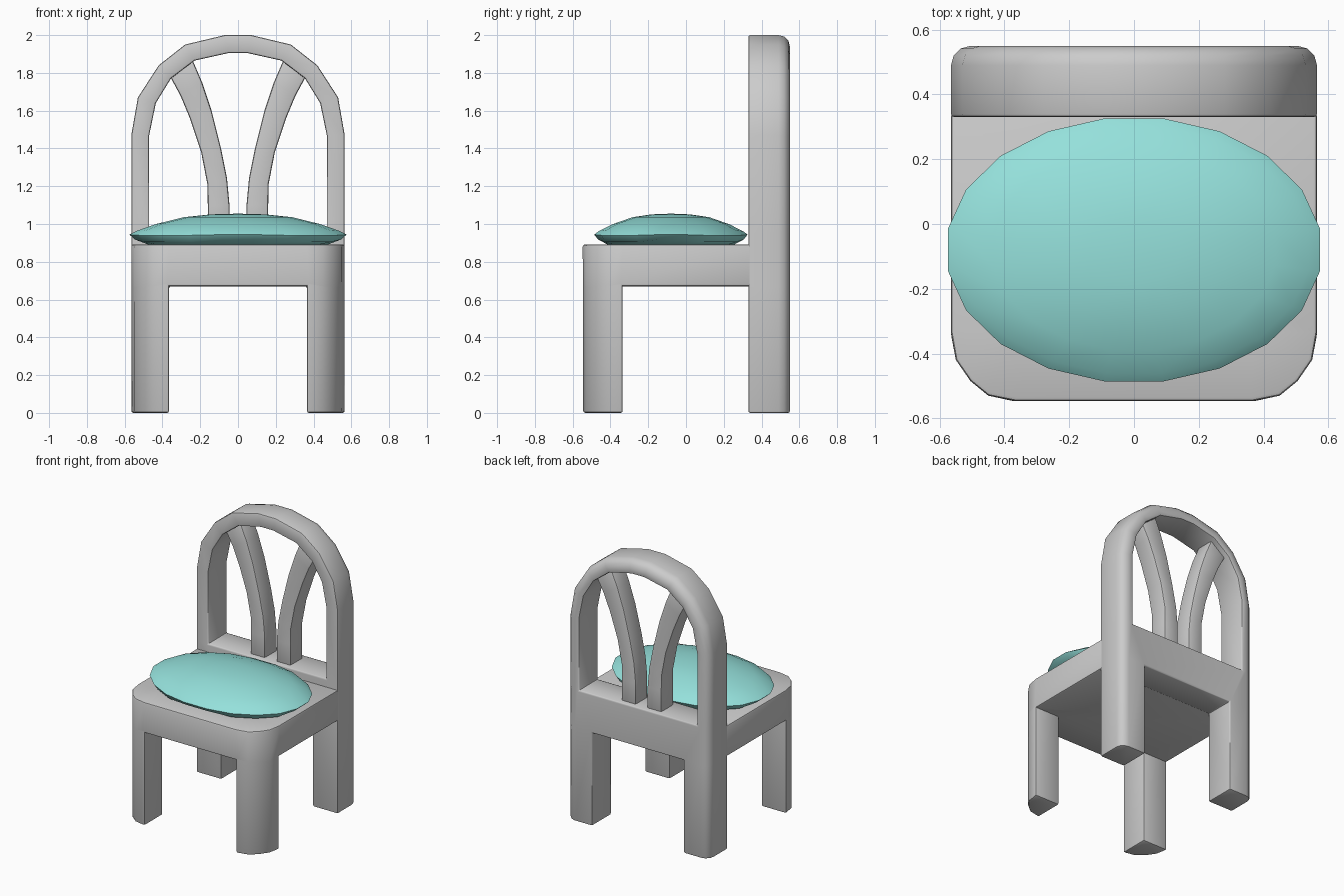
import bpy, bmesh, math
from mathutils import Vector

if "Cube" in bpy.data.objects:
    bpy.data.objects.remove(bpy.data.objects["Cube"])


def finish(bm, name, bevel=0.0, angle=40):
    bmesh.ops.recalc_face_normals(bm, faces=bm.faces[:])
    me = bpy.data.meshes.new(name)
    bm.to_mesh(me)
    bm.free()
    ob = bpy.data.objects.new(name, me)
    bpy.context.collection.objects.link(ob)
    bpy.ops.object.select_all(action='DESELECT')
    ob.select_set(True)
    bpy.context.view_layer.objects.active = ob
    if bevel:
        m = ob.modifiers.new("soft_edges", 'BEVEL')
        m.width, m.segments = bevel, 2
        m.limit_method, m.angle_limit = 'ANGLE', math.radians(50)
        bpy.ops.object.modifier_apply(modifier=m.name)
    bpy.ops.object.shade_smooth_by_angle(angle=math.radians(angle))
    return ob


def extrude(bm, faces, vec):
    r = bmesh.ops.extrude_face_region(bm, geom=faces)
    vs = [g for g in r['geom'] if isinstance(g, bmesh.types.BMVert)]
    bmesh.ops.translate(bm, verts=vs, vec=Vector(vec))
    return vs


def strip(bm, a, b):
    return [bm.faces.new((a[i], a[i + 1], b[i + 1], b[i])) for i in range(len(a) - 1)]


def mirrored(pts):
    return pts + [(-x, z) for x, z in reversed(pts)]


# Seat slab with the two front legs drawn out of its underside
bm = bmesh.new()
arc = [(.565, -.335), (.55, -.42), (.505, -.485), (.45, -.53), (.365, -.547)]
sides = []
for s in (1, -1):
    v = [bm.verts.new((s * x, y, .67)) for x, y in arc + [(.365, -.335), (.565, .345)]]
    sides.append(v)
R, L = sides
legs = [bm.faces.new(v[:6]) for v in sides]
centre = bm.faces.new([R[6], R[0], R[5], R[4], L[4], L[5], L[0], L[6]])
bmesh.ops.recalc_face_normals(bm, faces=bm.faces[:])
extrude(bm, legs + [centre], (0, 0, .222))
extrude(bm, legs, (0, 0, -.67))
finish(bm, "seat_and_front_legs", .012)

# Back frame: rear legs, rail and arched hoop in one profile
bm = bmesh.new()
outer = [(.565, 0), (.565, .67), (.565, .95), (.565, 1.47), (.53, 1.67),
         (.42, 1.84), (.28, 1.95), (.07, 2)]
inner = [(.365, 0), (.365, .67), (.47, .95), (.47, 1.47), (.435, 1.64),
         (.355, 1.77), (.23, 1.865), (.05, 1.905)]
o = [bm.verts.new((x, .33, z)) for x, z in mirrored(outer)]
n = [bm.verts.new((x, .33, z)) for x, z in mirrored(inner)]
faces = strip(bm, o, n)
faces.append(bm.faces.new((n[1], n[2], n[-3], n[-2])))
bmesh.ops.recalc_face_normals(bm, faces=bm.faces[:])
extrude(bm, faces, (0, .22, 0))
on_outer = lambda v: v.co.y > .5 and any(
    abs(v.co.x - x) + abs(v.co.z - z) < 1e-4 for x, z in mirrored(outer))
rim = [e for e in bm.edges if on_outer(e.verts[0]) and on_outer(e.verts[1])]
bmesh.ops.bevel(bm, geom=rim, offset=.06, segments=3, profile=.5, affect='EDGES')
finish(bm, "back_frame", .01)

# Two curved back slats
near = [(.045, .93), (.045, 1.1), (.058, 1.24), (.09, 1.4), (.14, 1.6), (.19, 1.75), (.25, 1.89)]
far = [(.16, .93), (.16, 1.1), (.162, 1.21), (.195, 1.38), (.255, 1.56), (.305, 1.68), (.37, 1.80)]
for s, name in ((1, "right_slat"), (-1, "left_slat")):
    bm = bmesh.new()
    a = [bm.verts.new((s * x, .37, z)) for x, z in near]
    b = [bm.verts.new((s * x, .37, z)) for x, z in far]
    extrude(bm, strip(bm, a, b), (0, .14, 0))
    finish(bm, name, .012)

# Oval cushion with puckers at the four sides
bm = bmesh.new()
rings = [(.82, .89, 0), (.95, .905, .02), (1, .94, .006), (.94, .966, -.006),
         (.76, 1.003, -.006), (.5, 1.036, 0), (.25, 1.051, 0)]
N = 20
loops = []
for k, z, w in rings:
    loop = []
    for i in range(N):
        t = 2 * math.pi * (i + .5) / N
        pucker = max(0, math.cos(4 * t)) ** 2
        loop.append(bm.verts.new((.582 * k * math.cos(t), -.08 + .411 * k * math.sin(t),
                                  z + w * pucker)))
    loops.append(loop)
for a, b in zip(loops, loops[1:]):
    strip(bm, a + a[:1], b + b[:1])
bm.faces.new(loops[0])
top = bm.verts.new((0, -.08, 1.055))
for i in range(N):
    bm.faces.new((loops[-1][i], loops[-1][(i + 1) % N], top))
cushion = finish(bm, "cushion", angle=60)
mat = bpy.data.materials.new("teal_fabric")
mat.diffuse_color = (.30, .75, .71, 1)
mat.use_nodes = True
mat.node_tree.nodes["Principled BSDF"].inputs["Base Color"].default_value = mat.diffuse_color
cushion.data.materials.append(mat)
